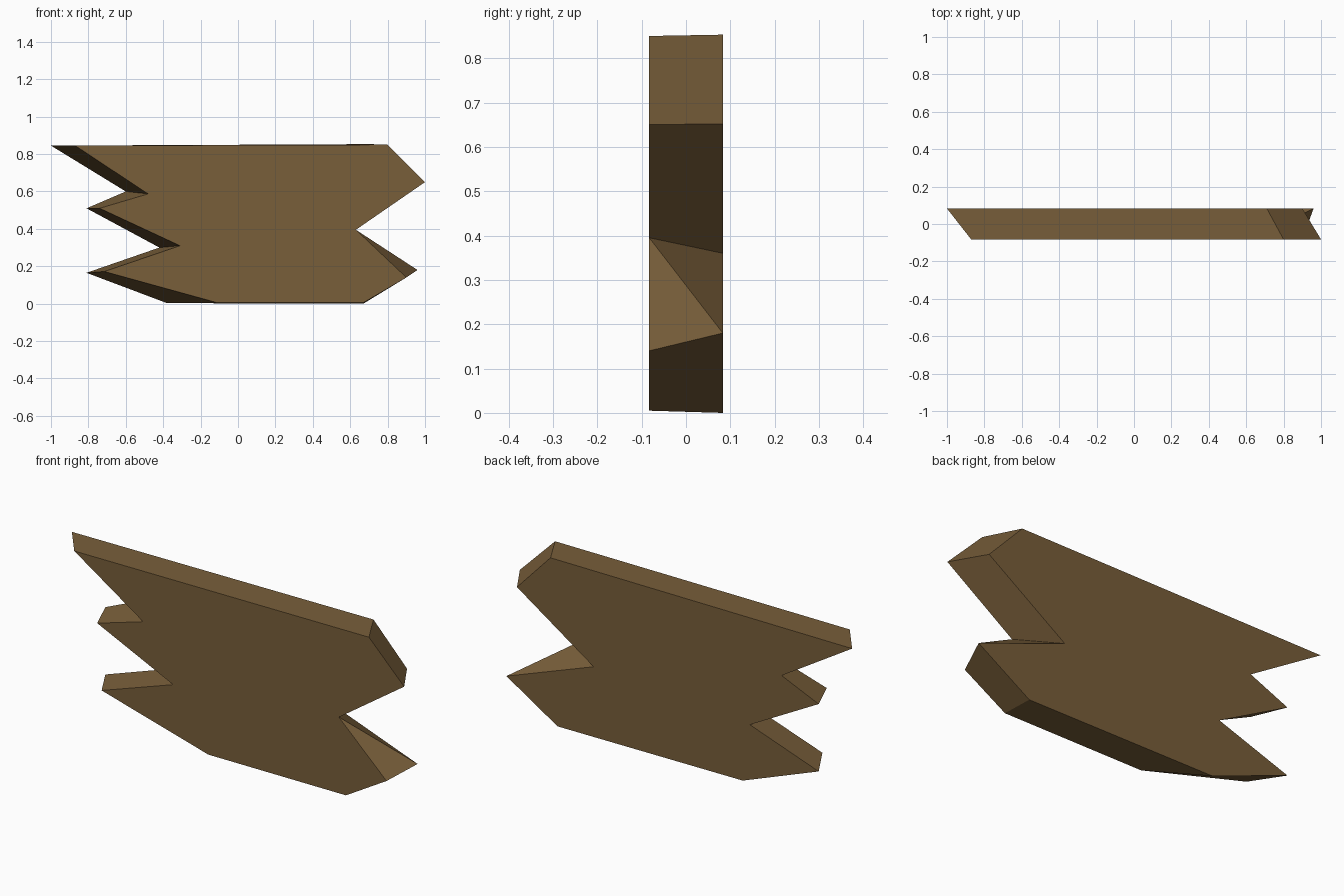
import bpy
import bmesh

default_cube = bpy.data.objects.get("Cube")
if default_cube:
    bpy.data.objects.remove(default_cube, do_unlink=True)

HALF_DEPTH = 0.083

# Jagged outlines (x, z), both starting at the top left splinter
FRONT = [(-.87, .845), (-.48, .587), (-.74, .51), (-.31, .31), (-.715, .172),
         (-.11, .005), (.67, .005), (.9, .14), (.63, .395), (1, .65), (.8, .85)]
BACK = [(-1, .845), (-.6, .6), (-.81, .51), (-.42, .3), (-.81, .165),
        (-.38, .003), (.67, 0), (.96, .18), (.466, .36), (.9, .652), (.71, .853)]
TWISTED_SIDE = 7   # lower side of the right notch, folded along a diagonal


def make_material(name, colour):
    material = bpy.data.materials.new(name)
    material.use_nodes = True
    material.diffuse_color = colour
    for node in material.node_tree.nodes:
        if node.type == 'BSDF_PRINCIPLED':
            node.inputs["Base Color"].default_value = colour
            node.inputs["Roughness"].default_value = 0.9
    return material


def make_broken_plank(name, front, back, material):
    """Bridge two outlines into a closed slab with skewed broken ends."""
    bm = bmesh.new()
    front_ring = [bm.verts.new((x, -HALF_DEPTH, z)) for x, z in front]
    back_ring = [bm.verts.new((x, HALF_DEPTH, z)) for x, z in back]
    bm.faces.new(front_ring)
    bm.faces.new(reversed(back_ring))

    # Side walls
    count = len(front_ring)
    for i in range(count):
        j = (i + 1) % count
        f_a, f_b, b_a, b_b = front_ring[i], front_ring[j], back_ring[i], back_ring[j]
        if i == TWISTED_SIDE:
            bm.faces.new((f_b, f_a, b_a))
            bm.faces.new((f_b, b_a, b_b))
        else:
            bm.faces.new((f_b, f_a, b_a, b_b))

    bmesh.ops.recalc_face_normals(bm, faces=bm.faces)
    mesh = bpy.data.meshes.new(name)
    bm.to_mesh(mesh)
    bm.free()
    mesh.materials.append(material)
    plank = bpy.data.objects.new(name, mesh)
    bpy.context.collection.objects.link(plank)
    return plank


brown_wood = make_material("brown_wood", (.188, .112, .042, 1))
make_broken_plank("broken_plank", FRONT, BACK, brown_wood)
